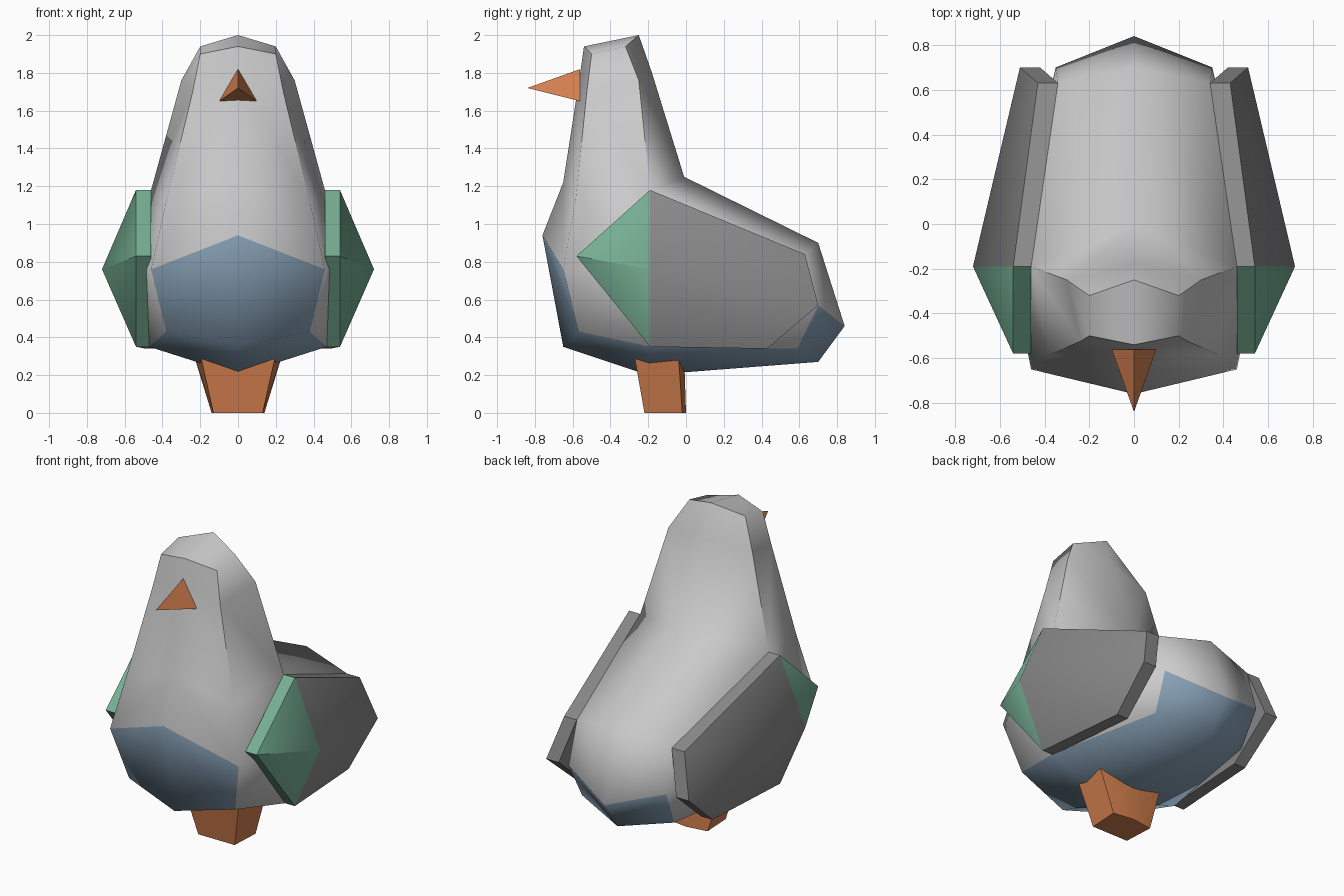
import bpy, bmesh, math

if "Cube" in bpy.data.objects:
    bpy.data.objects.remove(bpy.data.objects["Cube"])


def material(name, rgb):
    m = bpy.data.materials.new(name)
    m.diffuse_color = (*rgb, 1)
    m.use_nodes = True
    m.node_tree.nodes["Principled BSDF"].inputs["Base Color"].default_value = m.diffuse_color
    return m


LIGHT = material("light grey", (0.60, 0.60, 0.60))
DARK = material("dark grey", (0.25, 0.25, 0.25))
BLUE = material("dusty blue", (0.24, 0.35, 0.46))
GREEN = material("soft green", (0.18, 0.43, 0.29))
ORANGE = material("orange", (0.64, 0.21, 0.075))


def build(name, points, faces, mats, rule=None, angle=40, mirror=True):
    """Make a half from named points and faces, mirror it in x, colour by rule."""
    bm = bmesh.new()
    v = {k: bm.verts.new(p) for k, p in points.items()}
    for f in faces:
        bm.faces.new([v[k] for k in f])
    if mirror:
        bmesh.ops.mirror(bm, geom=bm.verts[:] + bm.edges[:] + bm.faces[:],
                         axis='X', merge_dist=0.001)
        bmesh.ops.remove_doubles(bm, verts=bm.verts[:], dist=0.001)
    bmesh.ops.recalc_face_normals(bm, faces=bm.faces[:])
    bm.normal_update()
    if rule:
        for f in bm.faces:
            f.material_index = int(rule(f))
    me = bpy.data.meshes.new(name)
    bm.to_mesh(me)
    bm.free()
    for m in mats:
        me.materials.append(m)
    ob = bpy.data.objects.new(name, me)
    bpy.context.collection.objects.link(ob)
    bpy.ops.object.select_all(action='DESELECT')
    ob.select_set(True)
    bpy.context.view_layer.objects.active = ob
    bpy.ops.object.shade_smooth_by_angle(angle=math.radians(angle))
    return ob


# body: columns run a = front centre, b = front side, c = side, d = rear side, e = back centre
body = {
    "a1": (0, -.54, 1.94), "b1": (.20, -.50, 1.90), "c1": (.20, -.32, 1.94), "e1": (0, -.25, 2.0),
    "a2": (0, -.56, 1.80), "b2": (.24, -.525, 1.70), "c2": (.30, -.25, 1.76), "e2": (0, -.18, 1.80),
    "a3": (0, -.65, 1.22), "b3": (.38, -.585, 1.12), "c3": (.46, -.19, 1.18), "e3": (0, -.01, 1.25),
    "a4": (0, -.76, .94), "b4": (.46, -.65, .76), "c4": (.55, -.19, .76), "d4": (.34, .63, .84),
    "e4": (0, .70, .90), "d5": (.35, .70, .57), "e5": (0, .84, .46),
    "a5": (0, -.65, .35), "b5": (.38, -.57, .43), "c5": (.47, -.19, .35), "d6": (.33, .59, .34),
    "e6": (0, .70, .27), "m": (0, -.20, .20),
}
body_faces = [
    "a1 b1 c1 e1", "a1 b1 b2 a2", "b1 c1 c2 b2", "c1 e1 e2 c2",
    "a2 b2 b3 a3", "b2 c2 c3 b3", "c2 e2 e3 c3",
    "a3 b3 b4 a4", "b3 c3 c4 b4", "c3 e3 e4 d4", "c3 d4 c4", "c4 d4 d5", "d4 e4 e5 d5",
    "a4 b4 b5 a5", "b4 c4 c5 b5", "c4 d5 d6 c5", "d5 e5 e6 d6",
    "a5 b5 c5 m", "m c5 d6 e6",
]
# the belly, chest front and under-tail are blue
build("body", body, [f.split() for f in body_faces], [LIGHT, BLUE],
      lambda f: f.calc_center_median().z < .64 and abs(f.normal.x) < .7, angle=60)

# wings: six-sided plate with a raised centre; (inner x, outer x, y, z)
outline = [(.46, .54, -.58, .83), (.46, .54, -.19, 1.18), (.34, .43, .63, .84),
           (.42, .51, .70, .57), (.41, .49, .43, .34), (.46, .54, -.19, .35)]
wing = {"peak": (.72, -.19, .76)}
wing_faces = [["i%d" % i for i in range(6)]]
for i, (xi, xo, y, z) in enumerate(outline):
    j = (i + 1) % 6
    wing["i%d" % i] = (xi, y, z)
    wing["o%d" % i] = (xo, y, z)
    wing_faces += [["i%d" % i, "i%d" % j, "o%d" % j, "o%d" % i],
                   ["o%d" % i, "o%d" % j, "peak"]]
# the inner plate faces the body; everything ahead of the ridge is green
build("wings", wing, wing_faces, [DARK, GREEN],
      lambda f: f.calc_center_median().y < -.25, angle=40)

# beak
beak = {"t": (0, -.56, 1.82), "l": (-.10, -.56, 1.65), "r": (.10, -.56, 1.65), "p": (0, -.84, 1.72)}
build("beak", beak, ["tlr", "tlp", "trp", "lrp"], [ORANGE], angle=20, mirror=False)

# foot: tapered block, top hidden in the belly
foot = {
    "a": (0, -.22, 0), "b": (.13, -.22, 0), "c": (.14, -.02, 0), "d": (0, 0, 0),
    "e": (0, -.275, .31), "f": (.20, -.275, .31), "g": (.235, -.04, .31), "h": (0, -.01, .31),
}
build("foot", foot, ["abcd", "efgh", "abfe", "bcgf", "cdhg"], [ORANGE], angle=40)
